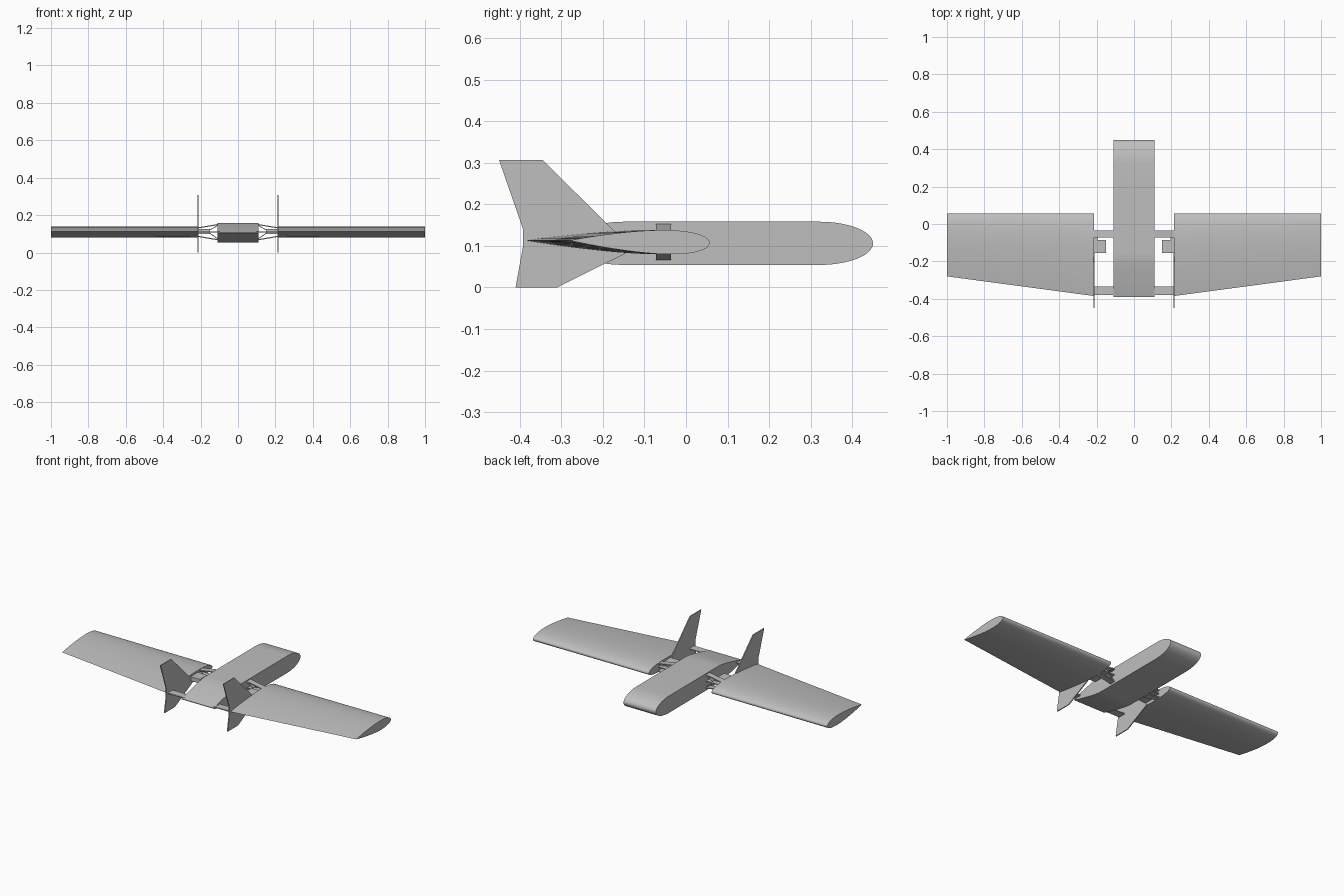
import bpy, bmesh, math
from mathutils import Vector

cube = bpy.data.objects.get("Cube")
if cube:
    bpy.data.objects.remove(cube, do_unlink=True)

grey = bpy.data.materials.new("airframe_grey")
grey.use_nodes = True
colour = (0.52, 0.52, 0.52, 1)
grey.diffuse_color = colour
grey.node_tree.nodes["Principled BSDF"].inputs["Base Color"].default_value = colour


def loft(name, ring_a, ring_b, smooth=False):
    """Closed solid between two matching rings of points."""
    bm = bmesh.new()
    a = [bm.verts.new(p) for p in ring_a]
    b = [bm.verts.new(p) for p in ring_b]
    bm.faces.new(a)
    bm.faces.new(b[::-1])
    for i in range(len(a)):
        j = (i + 1) % len(a)
        bm.faces.new((a[i], b[i], b[j], a[j]))
    bmesh.ops.recalc_face_normals(bm, faces=bm.faces)
    mesh = bpy.data.meshes.new(name)
    bm.to_mesh(mesh)
    bm.free()
    mesh.materials.append(grey)
    obj = bpy.data.objects.new(name, mesh)
    bpy.context.collection.objects.link(obj)
    if smooth:
        bpy.ops.object.select_all(action='DESELECT')
        obj.select_set(True)
        bpy.context.view_layer.objects.active = obj
        bpy.ops.object.shade_smooth_by_angle(angle=math.radians(35))
    return obj


def slab(name, profile, x0, x1, smooth=False):
    """Side profile of (y, z) points extruded along x."""
    return loft(name, [(x0, y, z) for y, z in profile],
                [(x1, y, z) for y, z in profile], smooth)


def strut(name, start, end, y0, y1, thick):
    """Flat bar between two (x, z) points, y0 to y1 deep."""
    a, b = Vector(start), Vector(end)
    d = (b - a).normalized()
    n = Vector((-d.y, d.x)) * thick / 2
    corners = [a + n, b + n, b - n, a - n]
    return loft(name, [(c.x, y0, c.y) for c in corners],
                [(c.x, y1, c.y) for c in corners])


def airfoil(x, lead, trail, half=0.029, steps=24):
    """Rounded nose, thickest near a third of the chord, sharp tail."""
    upper, lower = [], []
    for i in range(steps + 1):
        t = (1 - math.cos(math.pi * i / steps)) / 2
        h = half * 10 * (0.2969 * math.sqrt(t) - 0.126 * t - 0.3516 * t**2
                         + 0.2843 * t**3 - 0.1036 * t**4)
        y = lead + (trail - lead) * t
        mid = 0.107 + 0.006 * t
        upper.append((x, y, mid + h))
        lower.append((x, y, mid - h))
    return upper[:-1] + [(x, trail, 0.113)] + lower[-2:0:-1]


# Fuselage: elliptical nose, level middle, tapered tail
MID, HALF = 0.106, 0.052
top = [(-0.35, 0.014), (-0.30, 0.0265), (-0.25, 0.038), (-0.22, 0.0445),
       (-0.195, 0.0485), (-0.175, 0.051), (-0.15, HALF)]
for i in range(15):
    a = math.pi / 2 * i / 14
    top.append((0.32 + 0.13 * math.sin(a), HALF * math.cos(a)))
top[-1] = (0.45, 0)
outline = ([(-0.39, MID + 0.002)] + [(y, MID + h) for y, h in top]
           + [(y, MID - h) for y, h in top[-2::-1]] + [(-0.39, MID - 0.002)])
slab("fuselage", outline, -0.11, 0.11, True)

fin = [(-0.45, 0.307), (-0.345, 0.307), (-0.155, 0.118), (-0.145, 0.082),
       (-0.31, 0), (-0.41, 0), (-0.392, 0.1), (-0.392, 0.14)]

for side, s in (("left", 1), ("right", -1)):
    # Tapered wing and vertical fin
    loft(side + "_wing", airfoil(s * 0.214, 0.057, -0.385),
         airfoil(s, 0.057, -0.28), True)
    slab(side + "_fin", fin, s * 0.211, s * 0.217)

    # Slanted front struts and braces to the motor mount
    for level, v in (("upper", 1), ("lower", -1)):
        strut(f"{side}_{level}_front_strut", (s * 0.105, 0.109 + v * 0.041),
              (s * 0.218, 0.109 + v * 0.022), -0.072, -0.036, 0.006)
        strut(f"{side}_{level}_brace", (s * 0.108, 0.109 + v * 0.036),
              (s * 0.152, 0.112 + v * 0.008), -0.07, -0.04, 0.004)
    strut(side + "_middle_spar", (s * 0.105, 0.11), (s * 0.218, 0.11),
          -0.07, -0.038, 0.005)

    # Block on the wing root, with its stem, and the rear strut
    strut(side + "_motor_block", (s * 0.15, 0.113), (s * 0.216, 0.113),
          -0.155, -0.085, 0.026)
    strut(side + "_motor_stem", (s * 0.195, 0.113), (s * 0.216, 0.113),
          -0.09, -0.06, 0.012)
    strut(side + "_rear_strut", (s * 0.10, 0.11), (s * 0.216, 0.11),
          -0.38, -0.333, 0.006)
